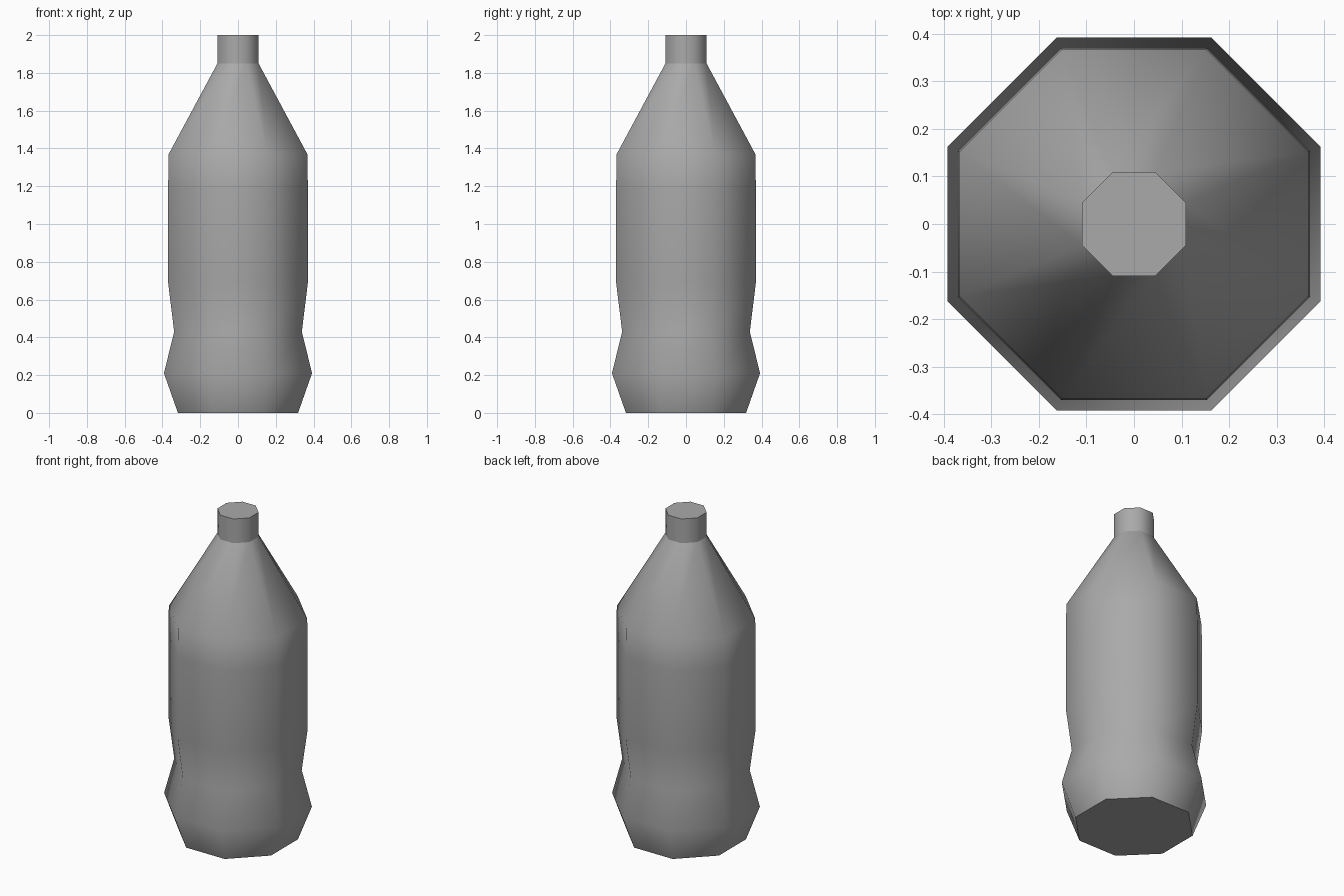
import bpy, bmesh
from math import cos, sin, pi, radians

cube = bpy.data.objects.get("Cube")
if cube:
    bpy.data.objects.remove(cube, do_unlink=True)

SIDES = 8

grey = bpy.data.materials.new("plain grey")
grey.use_nodes = True
colour = (0.4, 0.4, 0.4, 1)
grey.diffuse_color = colour
grey.node_tree.nodes["Principled BSDF"].inputs["Base Color"].default_value = colour


def lathe(name, profile, cap_bottom=False, cap_top=False):
    """Octagonal turned shape; profile holds (half width across flats, height)."""
    bm = bmesh.new()
    rings = []
    for half_width, z in profile:
        r = half_width / cos(pi / SIDES)
        angles = [2 * pi * (i + 0.5) / SIDES for i in range(SIDES)]
        rings.append([bm.verts.new((r * cos(a), r * sin(a), z)) for a in angles])
    for low, high in zip(rings, rings[1:]):
        for i in range(SIDES):
            j = (i + 1) % SIDES
            bm.faces.new((low[i], low[j], high[j], high[i]))
    if cap_bottom:
        bm.faces.new(rings[0][::-1])
    if cap_top:
        bm.faces.new(rings[-1])
    mesh = bpy.data.meshes.new(name)
    bm.to_mesh(mesh)
    bm.free()
    mesh.materials.append(grey)
    obj = bpy.data.objects.new(name, mesh)
    bpy.context.collection.objects.link(obj)
    # Smooth sides, sharp rims
    bpy.ops.object.select_all(action='DESELECT')
    obj.select_set(True)
    bpy.context.view_layer.objects.active = obj
    bpy.ops.object.shade_smooth_by_angle(angle=radians(60))
    return obj


# Body: flared foot, waist, straight wall and tapering shoulder
lathe("bottle_body", [
    (0.318, 0), (0.392, 0.21), (0.338, 0.43), (0.37, 0.69),
    (0.37, 1.19), (0.367, 1.37), (0.109, 1.85),
], cap_bottom=True)

# Short straight neck with a flat top
lathe("bottle_neck", [(0.109, 1.85), (0.109, 2)], cap_top=True)
